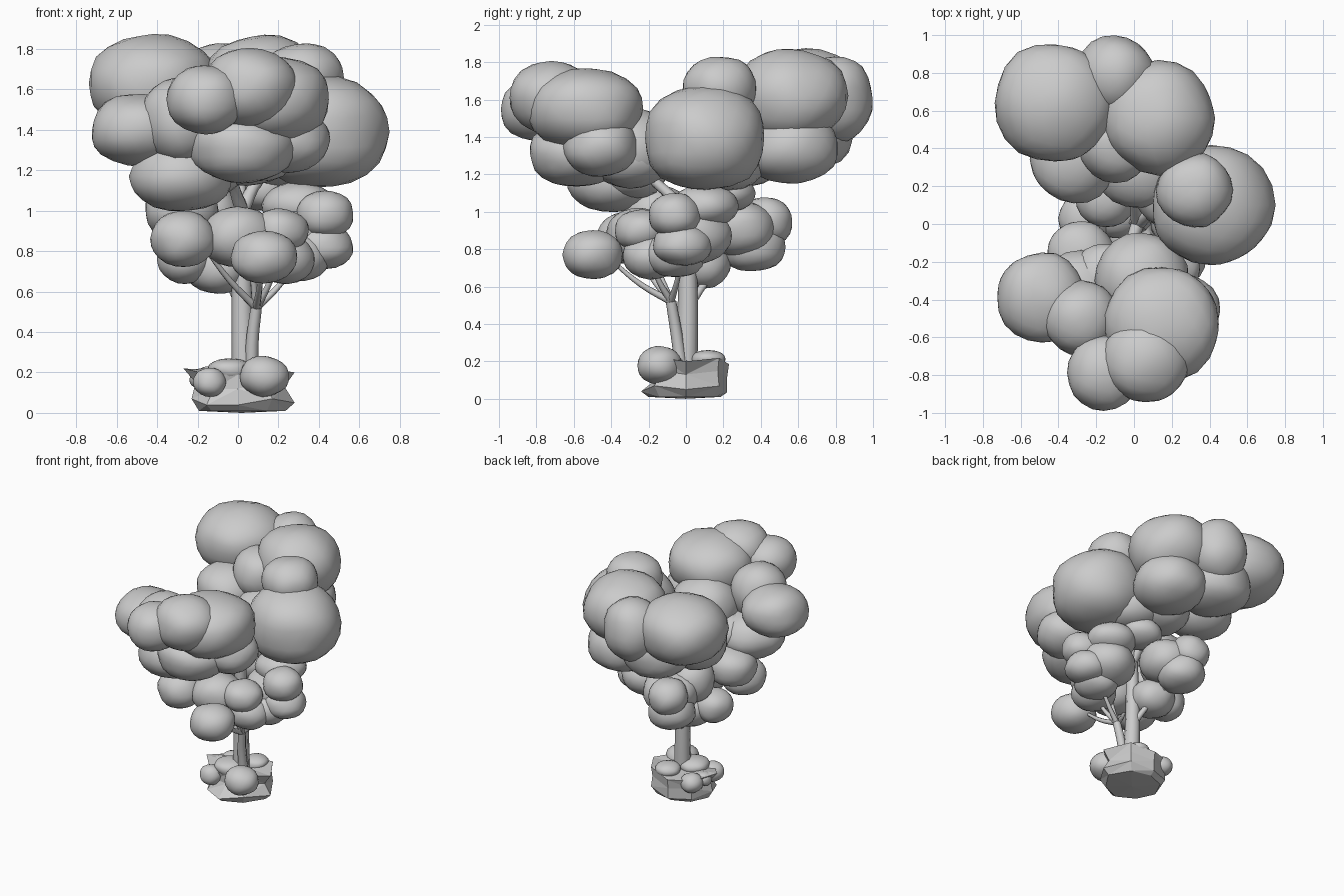
import bpy
import bmesh
from math import cos, sin, tau
from mathutils import Vector, noise

default_cube = bpy.data.objects.get("Cube")
if default_cube:
    bpy.data.objects.remove(default_cube, do_unlink=True)


def make_material(name, colour):
    material = bpy.data.materials.new(name)
    material.use_nodes = True
    material.diffuse_color = colour
    material.node_tree.nodes["Principled BSDF"].inputs["Base Color"].default_value = colour
    return material


CLAY = make_material("plain_grey", (0.6, 0.6, 0.6, 1))


def add_object(name, bm, smooth):
    mesh = bpy.data.meshes.new(name)
    for face in bm.faces:
        face.smooth = smooth
    bm.to_mesh(mesh)
    bm.free()
    mesh.materials.append(CLAY)
    obj = bpy.data.objects.new(name, mesh)
    bpy.context.collection.objects.link(obj)


def add_puff(name, x, y, z, radius, height):
    """One rounded, slightly boxy and irregular clump of leaves."""
    centre = Vector((x, y, z))
    bm = bmesh.new()
    bmesh.ops.create_icosphere(bm, subdivisions=3, radius=1)
    for vert in bm.verts:
        shoulder = 4 * vert.co.z ** 2 * vert.co.xy.length_squared
        swell = 1 + 0.03 * shoulder + 0.07 * noise.noise(vert.co * 1.3 + centre * 9)
        scaled = Vector((vert.co.x * radius, vert.co.y * radius, vert.co.z * height))
        vert.co = centre + scaled * swell
    add_object(name, bm, True)


def add_cluster(name, puffs):
    for number, puff in enumerate(puffs, start=1):
        add_puff(f"{name}_{number}", *puff)


def add_limb(name, points, start_radius, end_radius):
    """A tapered round limb following a smooth path."""
    curve = bpy.data.curves.new(name + "_path", "CURVE")
    curve.dimensions = "3D"
    curve.bevel_depth = 1
    curve.bevel_resolution = 2
    curve.use_fill_caps = True
    curve.resolution_u = 4
    spline = curve.splines.new("BEZIER")
    spline.bezier_points.add(len(points) - 1)
    for index, (knot, point) in enumerate(zip(spline.bezier_points, points)):
        knot.co = point
        knot.handle_left_type = knot.handle_right_type = "AUTO"
        blend = index / (len(points) - 1)
        knot.radius = start_radius + (end_radius - start_radius) * blend
    path = bpy.data.objects.new(name + "_path", curve)
    bpy.context.collection.objects.link(path)
    graph = bpy.context.evaluated_depsgraph_get()
    mesh = bpy.data.meshes.new_from_object(path.evaluated_get(graph))
    bpy.data.objects.remove(path, do_unlink=True)
    mesh.name = name
    mesh.materials.clear()
    mesh.materials.append(CLAY)
    for face in mesh.polygons:
        face.use_smooth = True
    bpy.context.collection.objects.link(bpy.data.objects.new(name, mesh))


# Upper crown: each puff is x, y, z, radius, half height
add_cluster("back_crown", [
    (-.42, .64, 1.63, .32, .24),
    (.13, .56, 1.62, .3, .25),
    (-.1, .79, 1.6, .21, .23),
    (-.1, .42, 1.52, .2, .19),
    (-.32, .34, 1.38, .23, .18),
    (.02, .3, 1.3, .22, .17),
    (.14, .56, 1.34, .26, .19),
    (-.2, .64, 1.42, .26, .2),
])
add_cluster("side_crown", [
    (.41, .1, 1.39, .33, .28),
    (.32, .18, 1.66, .2, .17),
    (.2, .2, 1.25, .22, .14),
])
add_cluster("front_crown", [
    (-.49, -.39, 1.4, .24, .18),
    (-.28, -.5, 1.45, .2, .21),
    (.04, -.3, 1.34, .25, .21),
    (.15, -.53, 1.55, .31, .22),
    (.06, -.72, 1.61, .23, .19),
    (-.16, -.79, 1.55, .2, .17),
    (.02, -.58, 1.31, .26, .17),
    (.25, -.46, 1.35, .2, .16),
    (-.28, -.39, 1.17, .25, .17),
    (.08, -.3, 1.27, .2, .13),
    (-.15, -.29, 1.2, .18, .13),
])

# Lower ring of foliage
add_cluster("lower_front_foliage", [
    (-.27, -.32, .86, .16, .14),
    (0, -.25, .87, .18, .15),
    (.13, -.5, .77, .16, .13),
    (.21, -.24, .9, .14, .11),
    (.22, -.18, .76, .16, .12),
    (-.28, -.16, 1, .18, .14),
])
add_cluster("lower_side_foliage", [
    (.43, -.06, .98, .14, .12),
    (.41, -.02, .82, .16, .11),
    (.3, .1, 1.03, .18, .11),
    (.28, .04, .87, .2, .15),
    (.3, -.06, .77, .16, .12),
    (.12, .22, 1.1, .15, .1),
])
add_cluster("lower_back_foliage", [
    (-.15, .43, .95, .14, .13),
    (-.13, .36, .81, .17, .13),
    (-.07, .28, .91, .2, .15),
    (-.1, .08, .72, .16, .13),
    (-.26, .03, .76, .14, .12),
    (-.15, .14, .97, .16, .16),
])

# Main trunk and its upper branches
fork = (0.02, 0, 1)
add_limb("main_trunk", [(.03, 0, .12), (.02, .01, .6), fork], .062, .042)
for name, middle, tip in [
    ("front_branch", (-.02, -.12, 1.12), (-.05, -.4, 1.35)),
    ("back_branch", (0, .15, 1.18), (-.1, .5, 1.45)),
    ("side_branch", (.1, .06, 1.15), (.35, .1, 1.35)),
]:
    add_limb(name, [fork, middle, tip], .036, .02)

# Thin second trunk and twigs to the lower foliage
split = (.09, -.08, .52)
add_limb("second_trunk", [(.07, -.02, .12), (.07, -.05, .34), split], .035, .028)
for name, tip in [
    ("front_twig", (.12, -.4, .74)),
    ("left_twig", (.3, -.02, .76)),
    ("inner_twig", (.2, -.2, .76)),
    ("right_twig", (-.18, -.3, .84)),
    ("upper_twig", (.06, -.2, .85)),
]:
    middle = Vector(split).lerp(Vector(tip), .5) - Vector((0, 0, .02))
    add_limb(name, [split, middle, tip], .02, .01)
add_limb("back_twig", [(.02, .02, .5), (-.05, .14, .66), (-.13, .36, .8)], .024, .012)

# Faceted rock at the foot: a flared rim, a waist and a wide foot
rim = (.28, .25, .23, .24, .27, .2, .14, .2)
waist = (.23, .24, .22, .22, .21, .17, .14, .18)
foot = (.28, .25, .22, .22, .23, .22, .24, .24)
sole = [radius * .84 for radius in foot]
rock = bmesh.new()
rings = []
for radii, height in [(sole, .01), (foot, .05), (waist, .13), (rim, .2)]:
    ring = []
    for step, radius in enumerate(radii):
        angle = tau * step / len(radii)
        lift = .02 * sin(step * 2) * (height > .01)
        ring.append(rock.verts.new((radius * cos(angle), radius * sin(angle), height + lift)))
    rings.append(ring)
for lower, upper in zip(rings, rings[1:]):
    for side in range(len(lower)):
        rock.faces.new((lower[side - 1], lower[side], upper[side], upper[side - 1]))
base_face = rock.faces.new(rings[0][::-1])
cap_face = rock.faces.new(rings[-1])
bottom = bmesh.ops.poke(rock, faces=[base_face])["verts"][0]
bottom.co.z = 0
bmesh.ops.poke(rock, faces=[cap_face])
bmesh.ops.triangulate(rock, faces=rock.faces)
add_object("rock_base", rock, False)

# Small shrubs on the rock
add_cluster("shrub", [
    (.13, -.14, .18, .12, .1),
    (-.14, -.13, .15, .08, .07),
    (-.04, -.04, .21, .11, .06),
    (.07, .12, .21, .09, .05),
    (-.14, .13, .16, .08, .07),
    (-.18, .04, .17, .06, .05),
])
